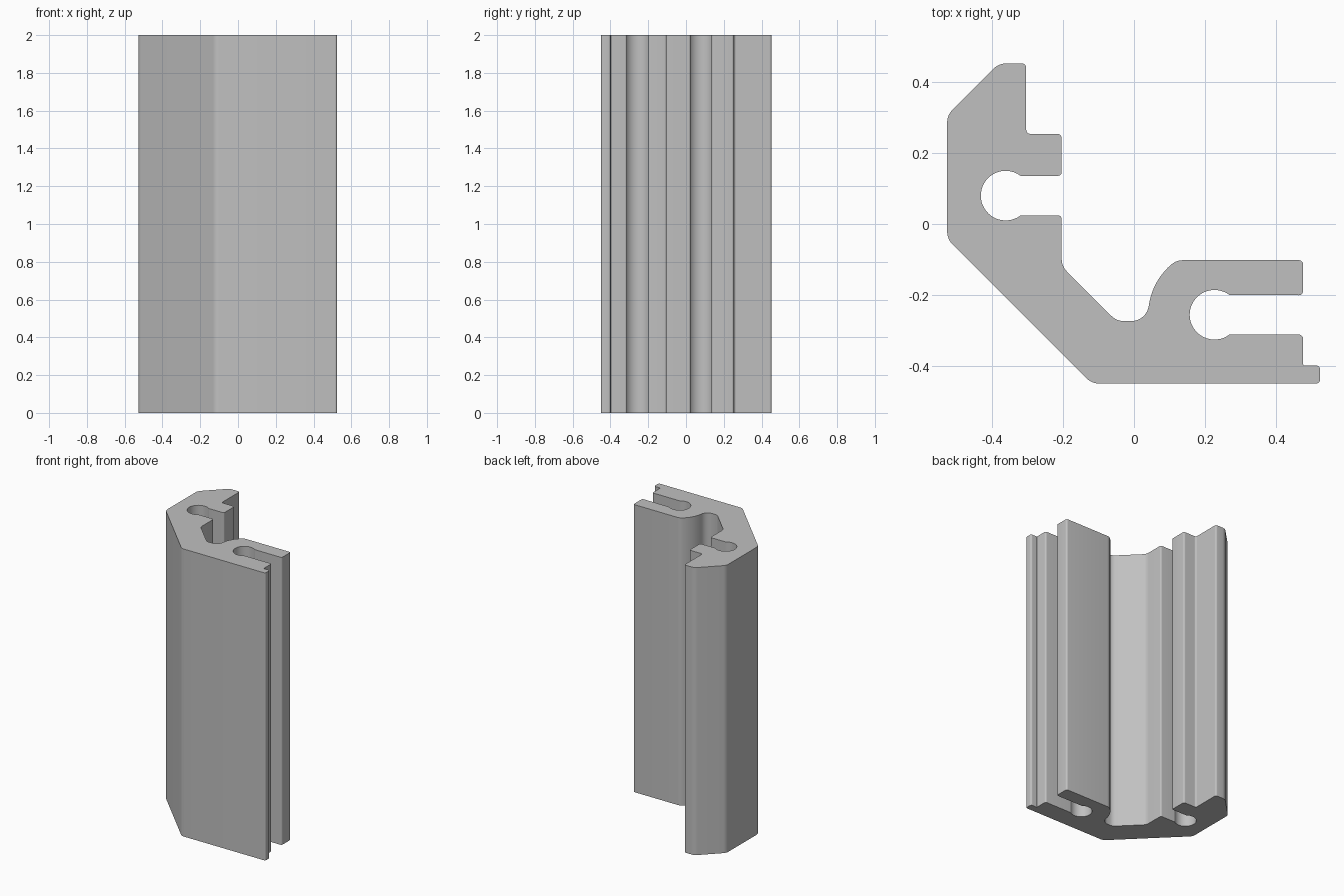
import bpy, bmesh
from math import radians, cos, sin, tan
from mathutils import Vector

cube = bpy.data.objects.get("Cube")
if cube:
    bpy.data.objects.remove(cube, do_unlink=True)

HEIGHT = 2.0
BIG, SMALL = 0.05, 0.012      # fillet radii
SLOT_R = 0.07                 # round bottom of each slot


def arc(cx, cy, r, start, end, steps):
    """Points along an arc, angles in degrees."""
    angles = [radians(start + (end - start) * i / steps) for i in range(steps + 1)]
    return [(cx + r * cos(a), cy + r * sin(a), 0) for a in angles]


def fillet(points, steps=6):
    """Round each (x, y, radius) corner; radius 0 keeps the point."""
    out = []
    for i, (x, y, r) in enumerate(points):
        p = Vector((x, y))
        if r == 0:
            out.append((x, y))
            continue
        a = (Vector(points[i - 1][:2]) - p).normalized()
        b = (Vector(points[(i + 1) % len(points)][:2]) - p).normalized()
        half = a.angle(b) / 2
        centre = p + (a + b).normalized() * (r / sin(half))
        t = r / tan(half)
        start, end = p + a * t - centre, p + b * t - centre
        sweep = start.angle_signed(end)
        for k in range(steps + 1):
            ang = -sweep * k / steps
            out.append((centre.x + start.x * cos(ang) - start.y * sin(ang),
                        centre.y + start.x * sin(ang) + start.y * cos(ang)))
    return out


# Cross-section, counter-clockwise from the lower front chamfer
front_foot = [
    (-0.119, -0.45, BIG), (0.525, -0.45, SMALL), (0.525, -0.399, SMALL),
    (0.477, -0.399, 0.004), (0.477, -0.312, SMALL),
]
side_slot = arc(0.227, -0.256, SLOT_R, -53, -307, 32)
upper_jaw = [(0.477, -0.201, SMALL), (0.477, -0.102, SMALL)]
shoulder = (arc(0.138, -0.152, BIG, 90, 130.6, 5)
            + arc(0.227, -0.256, 0.187, 130.6, 172.2, 10)[1:]
            + arc(-0.008, -0.224, BIG, 352.2, 270, 10)[1:])
inner_wall = [
    (-0.049, -0.274, BIG), (-0.204, -0.119, BIG), (-0.204, 0.024, 0.01),
]
back_slot = arc(-0.362, 0.08, SLOT_R, -53, -307, 32)
back_arm = [
    (-0.204, 0.136, 0.01), (-0.204, 0.254, SMALL), (-0.304, 0.254, SMALL),
    (-0.304, 0.453, SMALL), (-0.381, 0.453, BIG), (-0.527, 0.307, BIG),
    (-0.527, -0.042, BIG),
]
outline = fillet(front_foot + side_slot + upper_jaw + shoulder
                 + inner_wall + back_slot + back_arm)

# Extrude the section upwards
bm = bmesh.new()
base = bm.faces.new([bm.verts.new((x, y, 0)) for x, y in outline])
top = bmesh.ops.extrude_face_region(bm, geom=[base], use_keep_orig=True)
bmesh.ops.translate(bm, vec=(0, 0, HEIGHT),
                    verts=[v for v in top["geom"] if isinstance(v, bmesh.types.BMVert)])
bmesh.ops.recalc_face_normals(bm, faces=bm.faces)
mesh = bpy.data.meshes.new("corner_profile")
bm.to_mesh(mesh)
bm.free()

# Plain aluminium grey
grey = bpy.data.materials.new("aluminium_grey")
grey.use_nodes = True
colour = (0.53, 0.53, 0.53, 1)
grey.diffuse_color = colour
grey.node_tree.nodes["Principled BSDF"].inputs["Base Color"].default_value = colour
mesh.materials.append(grey)

profile = bpy.data.objects.new("corner_profile", mesh)
bpy.context.collection.objects.link(profile)
bpy.context.view_layer.objects.active = profile
profile.select_set(True)
bpy.ops.object.shade_smooth_by_angle(angle=radians(30))
